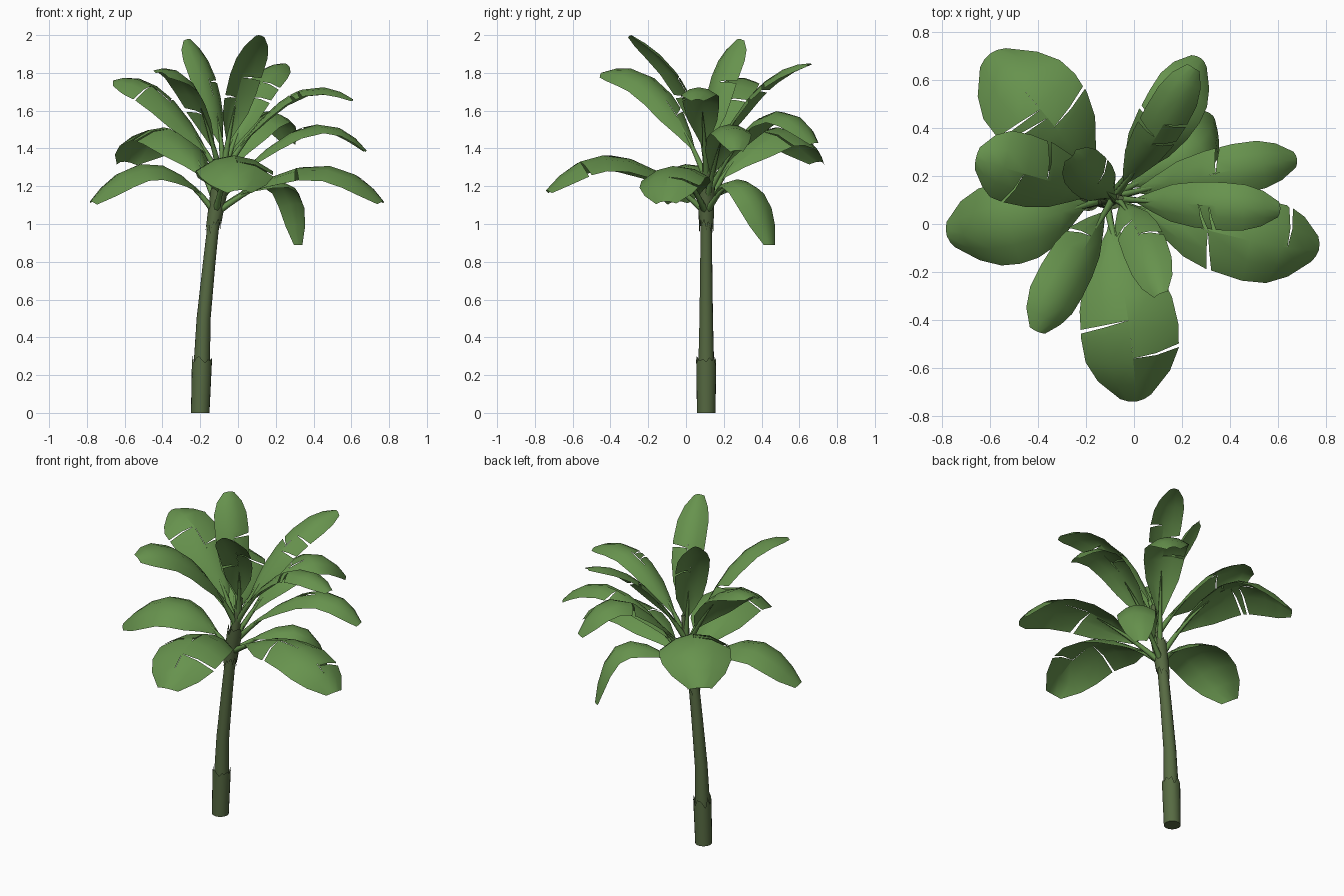
import bpy, bmesh, math, random
from mathutils import Vector as V

if "Cube" in bpy.data.objects:
    bpy.data.objects.remove(bpy.data.objects["Cube"])

random.seed(4)


def material(name, col):
    m = bpy.data.materials.new(name)
    m.diffuse_color = (*col, 1)
    m.use_nodes = True
    m.node_tree.nodes["Principled BSDF"].inputs["Base Color"].default_value = m.diffuse_color
    return m


LEAF = material("leaf green", (0.135, 0.29, 0.075))
TRUNK = material("trunk olive green", (0.095, 0.145, 0.055))


def finish(bm, name, mat):
    me = bpy.data.meshes.new(name)
    bm.to_mesh(me)
    bm.free()
    me.materials.append(mat)
    for p in me.polygons:
        p.use_smooth = len(p.vertices) <= 4
    ob = bpy.data.objects.new(name, me)
    bpy.context.collection.objects.link(ob)
    return ob


def tube(bm, path, radii, n):
    """Tube through the points of a path, with one radius per point."""
    rings = []
    for i, p in enumerate(path):
        d = (path[min(i + 1, len(path) - 1)] - path[max(i - 1, 0)]).normalized()
        if p.z == 0:
            d = V((0, 0, 1))
        a = d.cross(V((0.05, 1, 0.1))).normalized()
        b = d.cross(a)
        rings.append([bm.verts.new(p + radii[i] * (a * math.cos(2 * math.pi * k / n)
                     + b * math.sin(2 * math.pi * k / n))) for k in range(n)])
    for r, s in zip(rings, rings[1:]):
        for k in range(n):
            bm.faces.new((r[k], r[(k + 1) % n], s[(k + 1) % n], s[k]))
    bm.faces.new(rings[0][::-1])
    bm.faces.new(rings[-1])


# Leaning axis of the trunk: height, x, radius
AXIS = [(0, -.20, .045), (.3, -.19, .042), (.5, -.182, .037), (.8, -.152, .033),
        (1.0, -.13, .031), (1.2, -.095, .028), (1.42, -.055, .012)]


def axis(z):
    for (z0, x0, _), (z1, x1, _) in zip(AXIS, AXIS[1:]):
        if z <= z1:
            return V((x0 + (x1 - x0) * (z - z0) / (z1 - z0), .107, z))


bm = bmesh.new()
tube(bm, [axis(a[0]) for a in AXIS], [a[2] for a in AXIS], 10)
finish(bm, "trunk", TRUNK)


# Old leaf sheaths with ragged edges
def sheath(name, z0, z1, r0, r1, jag_low, jag_high, n=20):
    bm = bmesh.new()
    rows = []
    for z, r, jag in [(z0, r0, jag_low), ((z0 + z1) / 2, (r0 + r1) / 2, 0), (z1, r1, jag_high)]:
        row = []
        for k in range(n):
            a = 2 * math.pi * k / n
            h = z + random.uniform(-jag, jag) + jag * (k % 2)
            row.append(bm.verts.new(axis(h) + V((r * math.cos(a), r * math.sin(a), 0))))
        rows.append(row)
    for r, s in zip(rows, rows[1:]):
        for k in range(n):
            bm.faces.new((r[k], r[(k + 1) % n], s[(k + 1) % n], s[k]))
    if z0 == 0:
        bm.faces.new(rows[0][::-1])
    finish(bm, name, TRUNK)


sheath("lower_sheath", 0, .27, .049, .053, 0, .03)
sheath("crown_sheath", .97, 1.2, .038, .046, .03, .03)

# Blade outline: position along the rib, relative half width
OUTLINE = [(.08, .1), (.16, .42), (.27, .78), (.42, .95), (.6, 1), (.77, .96), (.9, .74), (1, .32)]


def half_width(t):
    for (a, wa), (b, wb) in zip(OUTLINE, OUTLINE[1:]):
        if t <= b:
            return wa + (wb - wa) * (t - a) / (b - a)
    return OUTLINE[-1][1]


def leaf(name, zb, mid, tip, width, roll, tears):
    """Arched rib through base, mid and tip, with a drooping torn blade."""
    a, m, b = axis(zb), V(mid), V(tip)
    c = 2 * m - (a + b) / 2
    rib = lambda t: a * (1 - t) ** 2 + c * 2 * t * (1 - t) + b * t * t
    flat = b - a
    flat.z = 0
    level = flat.normalized().cross(V((0, 0, 1)))
    cr, sr = math.cos(math.radians(roll)), math.sin(math.radians(roll))

    # leaf stalk, fading out under the blade
    bm = bmesh.new()
    ts = [i * .06 for i in range(7)]
    tube(bm, [rib(t) - V((0, 0, .004 + .012 * min(1, t * 4))) for t in ts],
         [.017 * (1 - t / .37) + .002 for t in ts], 6)
    for s in (1, -1):
        # stations (t, edge shift); a tear is a pair that spreads at the margin
        st = [(t, 0, False) for t, _ in OUTLINE]
        for tear in tears:
            if tear * s > 0:
                t = abs(tear)
                st = [q for q in st if abs(q[0] - t) > .03 or q[0] == 1]
                st += [(t, -.012, True), (t + 1e-4, .012, False)]
        st.sort()
        prev = None
        for t, shift, gap in st:
            row = []
            for u in (0, .5, 1):
                tt = min(t + shift * u + .05 * u * (1 - t), 1)
                tan = (2 * (1 - tt) * (c - a) + 2 * tt * (b - c)).normalized()
                n0 = level.cross(tan).normalized()
                side, nrm = level * cr - n0 * sr, n0 * cr + level * sr
                w = half_width(t) * width / 2 * u
                row.append(bm.verts.new(rib(tt) + side * s * w - nrm * .40 * w * u))
            if prev and not prev[1]:
                p = prev[0]
                for i in (0, 1):
                    q = (p[i], p[i + 1], row[i + 1], row[i])
                    bm.faces.new(q if s > 0 else q[::-1])
            prev = (row, gap)
    bmesh.ops.remove_doubles(bm, verts=bm.verts, dist=.0004)
    finish(bm, name, LEAF)


# Leaves: base height, middle, tip, width, roll (+ right side down),
# tears (+ right / - left of the rib)
LEAVES = [
    (1.10, (-.35, .43, 1.50), (-.60, .71, 1.33), .42, 3, [.46, -.52, -.58]),
    (1.24, (-.39, .19, 1.68), (-.66, .27, 1.76), .31, -12, [-.62, .45]),
    (1.06, (-.45, .01, 1.32), (-.78, -.05, 1.12), .35, -6, []),
    (1.24, (-.24, -.16, 1.72), (-.40, -.45, 1.80), .23, -20, [.3]),
    (1.06, (-.03, -.36, 1.36), (.01, -.74, 1.18), .41, 0, [.55, -.75]),
    (1.32, (.01, -.02, 1.74), (.11, -.29, 2.0), .19, 0, [-.55, .4]),
    (1.06, (.40, -.05, 1.31), (.77, -.11, 1.12), .35, 3, [.4, -.8]),
    (1.26, (.27, .08, 1.68), (.61, .06, 1.66), .20, 0, [.5, .56]),
    (1.12, (.34, .21, 1.51), (.68, .27, 1.39), .21, 3, [-.5]),
    (1.26, (.09, .36, 1.70), (.25, .65, 1.85), .19, 12, [.45, .6, -.5]),
    (1.14, (.13, .42, 1.58), (.28, .69, 1.43), .25, 5, [-.45]),
    (1.06, (.23, .30, 1.23), (.33, .45, .89), .23, 0, []),
    (1.30, (-.14, .16, 1.72), (-.26, .28, 1.98), .20, 0, [.55]),
]
for i, spec in enumerate(LEAVES):
    leaf("leaf_%02d" % (i + 1), *spec)
